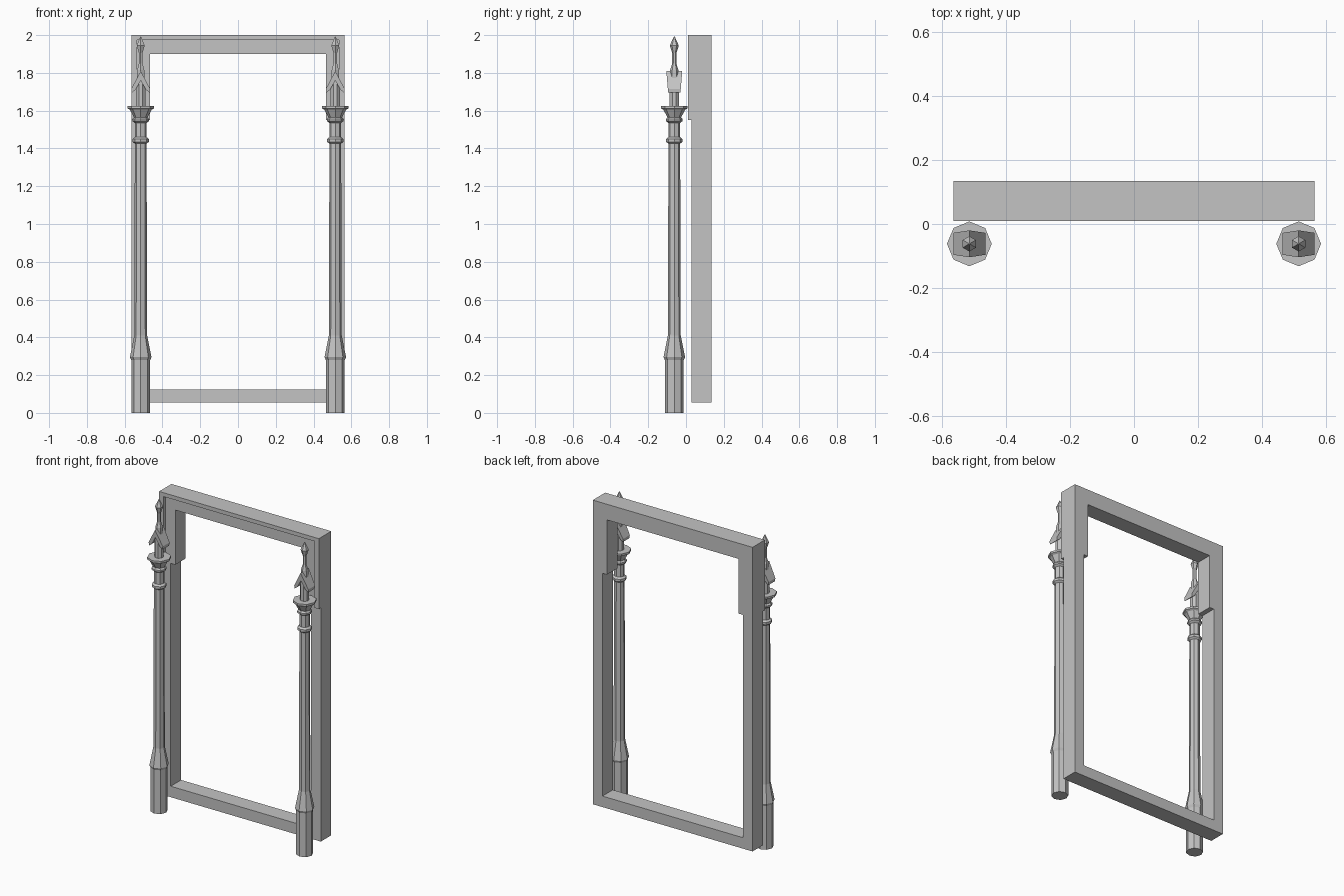
import bpy, bmesh
from math import cos, sin, tau

if "Cube" in bpy.data.objects:
    bpy.data.objects.remove(bpy.data.objects["Cube"])

stone = bpy.data.materials.new("plain grey")
stone.use_nodes = True
grey = (0.55, 0.55, 0.55, 1)
stone.diffuse_color = grey
stone.node_tree.nodes["Principled BSDF"].inputs["Base Color"].default_value = grey


def finish(name, bm, location=(0, 0, 0)):
    bmesh.ops.recalc_face_normals(bm, faces=bm.faces)
    mesh = bpy.data.meshes.new(name)
    bm.to_mesh(mesh)
    bm.free()
    mesh.materials.append(stone)
    obj = bpy.data.objects.new(name, mesh)
    obj.location = location
    bpy.context.collection.objects.link(obj)
    return obj


def turned(name, sides, profile, location, turn=0.0):
    """Stack of polygon rings from (radius, height) pairs, capped at both ends."""
    bm = bmesh.new()
    rings = []
    for r, z in profile:
        rings.append([bm.verts.new((r * cos(tau * (i + turn) / sides),
                                    r * sin(tau * (i + turn) / sides), z))
                      for i in range(sides)])
    for a, b in zip(rings, rings[1:]):
        for i in range(sides):
            j = (i + 1) % sides
            bm.faces.new((a[i], a[j], b[j], b[i]))
    bm.faces.new(rings[0])
    bm.faces.new(rings[-1])
    return finish(name, bm, location)


def slab(name, outline, front, back, location=(0, 0, 0), mirror=False):
    """Extrude an x-z outline along y; front and back may depend on height."""
    bm = bmesh.new()
    a = [bm.verts.new((x, front(z), z)) for x, z in outline]
    b = [bm.verts.new((x, back(z), z)) for x, z in outline]
    bm.faces.new(a)
    bm.faces.new(b)
    for i in range(len(a)):
        j = (i + 1) % len(a)
        if mirror and outline[i][0] == 0 and outline[j][0] == 0:
            continue  # open on the mirror plane
        bm.faces.new((a[i], a[j], b[j], b[i]))
    obj = finish(name, bm, location)
    if mirror:
        obj.modifiers.new("Mirror", 'MIRROR')
    return obj


# Door surround: thin sides and sill, thicker head and upper corners
slab("door_frame",
     [(0, 2), (.565, 2), (.565, .055), (0, .055), (0, .125), (.497, .125),
      (.497, 1.55), (.465, 1.55), (.465, 1.9), (0, 1.9)],
     lambda z: .03, lambda z: .135, mirror=True)

# Raised rim around the front of the head
slab("frame_rim",
     [(0, 2), (.565, 2), (.565, 1.55), (.535, 1.55), (.535, 1.975), (0, 1.975)],
     lambda z: .01, lambda z: .03, mirror=True)

# Columns: plinth, shaft, rings, cup and collar
column = [(.050, 0), (.050, .28), (.057, .295), (.034, .41), (.031, 1.425),
          (.043, 1.435), (.043, 1.45), (.031, 1.46), (.031, 1.535),
          (.044, 1.545), (.044, 1.555), (.036, 1.565), (.058, 1.605),
          (.070, 1.612), (.070, 1.625)]
finial = [(.022, 1.76), (.022, 1.815), (.011, 1.85), (.011, 1.905),
          (.024, 1.945), (.002, 1.993)]
gable = [(0, 1.81), (.05, 1.715), (.048, 1.695), (.028, 1.71), (0, 1.76),
         (-.028, 1.71), (-.048, 1.695), (-.05, 1.715)]


def gable_depth(z):
    return .033 + .009 * (z - 1.7) / .11


for side, x in (("left", .515), ("right", -.515)):
    spot = (x, -.062, 0)
    turned(side + "_column", 8, column, spot)
    turned(side + "_neck", 8, [(.027, 1.62), (.027, 1.76)], spot, .5)
    slab(side + "_gable", gable, lambda z: -gable_depth(z), gable_depth, spot)
    turned(side + "_finial", 6, finial, spot, .5)
